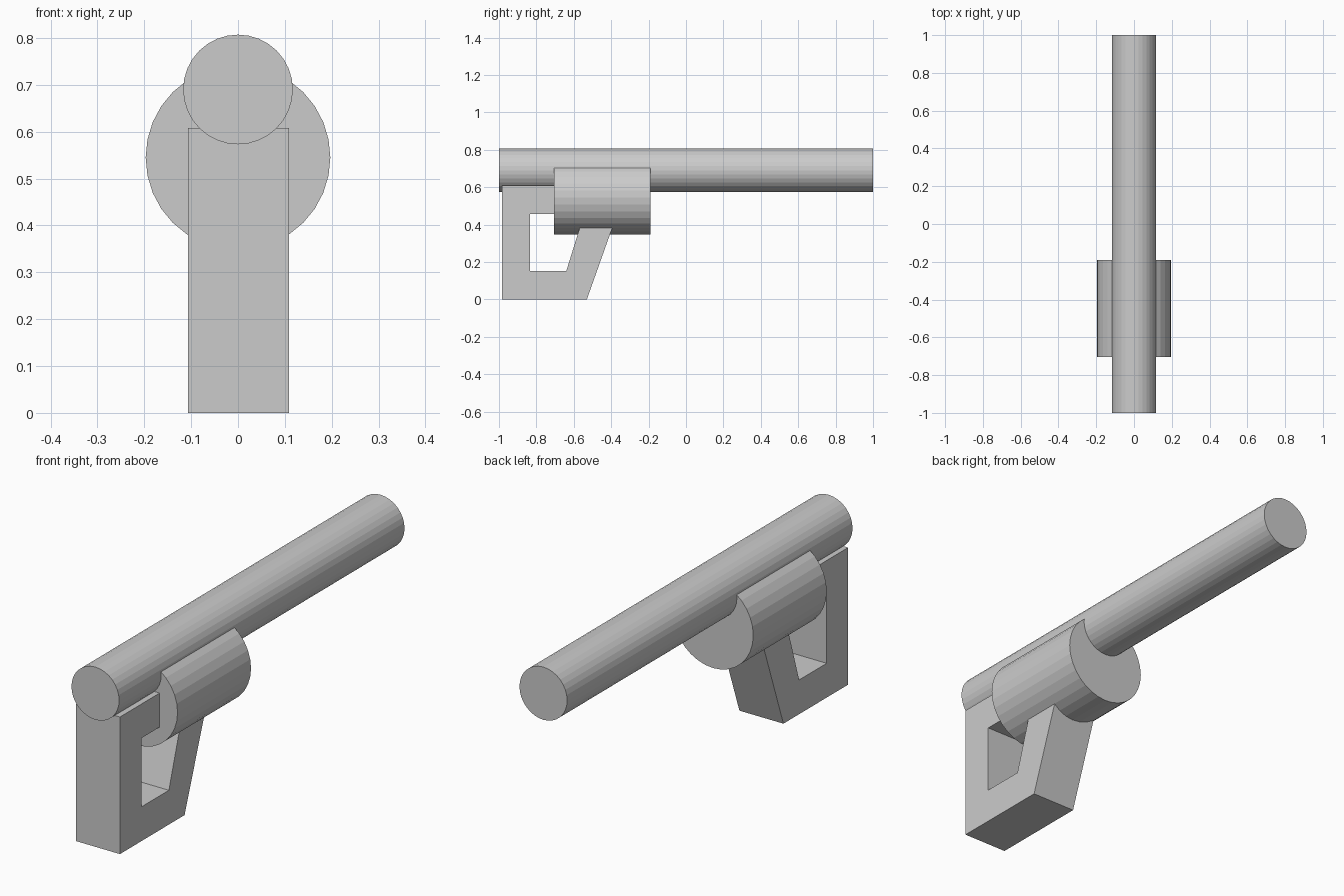
import bpy, bmesh, math

if "Cube" in bpy.data.objects:
    bpy.data.objects.remove(bpy.data.objects["Cube"])


def add_object(name, bm):
    bmesh.ops.recalc_face_normals(bm, faces=bm.faces)
    mesh = bpy.data.meshes.new(name)
    bm.to_mesh(mesh)
    bm.free()
    obj = bpy.data.objects.new(name, mesh)
    bpy.context.collection.objects.link(obj)
    return obj


def tube(name, radius, z, y0, y1):
    """Capped flat-faced cylinder lying along y."""
    bm = bmesh.new()
    bmesh.ops.create_cone(bm, cap_ends=True, segments=32,
                          radius1=radius, radius2=radius, depth=y1 - y0)
    obj = add_object(name, bm)
    obj.rotation_euler.x = math.pi / 2
    obj.location = (0, (y0 + y1) / 2, z)
    return obj


def framed_loop(name, outer, inner, x0, x1):
    """Ring between two (y, z) outlines, thickened from x0 to x1."""
    bm = bmesh.new()
    rings = [[bm.verts.new((x, y, z)) for y, z in outline]
             for x in (x0, x1) for outline in (outer, inner)]
    out0, in0, out1, in1 = rings
    n = len(outer)
    for a, b in ((out0, in0), (out1, in1), (out0, out1), (in0, in1)):
        for i in range(n):
            j = (i + 1) % n
            bm.faces.new((a[i], a[j], b[j], b[i]))
    return add_object(name, bm)


# Long upper barrel and the wider drum beneath it
tube("barrel", 0.117, 0.69, -1.0, 1.0)
tube("drum", 0.197, 0.545, -0.705, -0.19)

# Grip frame: upright back, base, slanted front leg and top bar
framed_loop("grip_frame",
            [(-0.983, 0.0), (-0.53, 0.0), (-0.314, 0.608), (-0.983, 0.608)],
            [(-0.833, 0.152), (-0.64, 0.152), (-0.545, 0.457), (-0.833, 0.457)],
            -0.107, 0.109)
